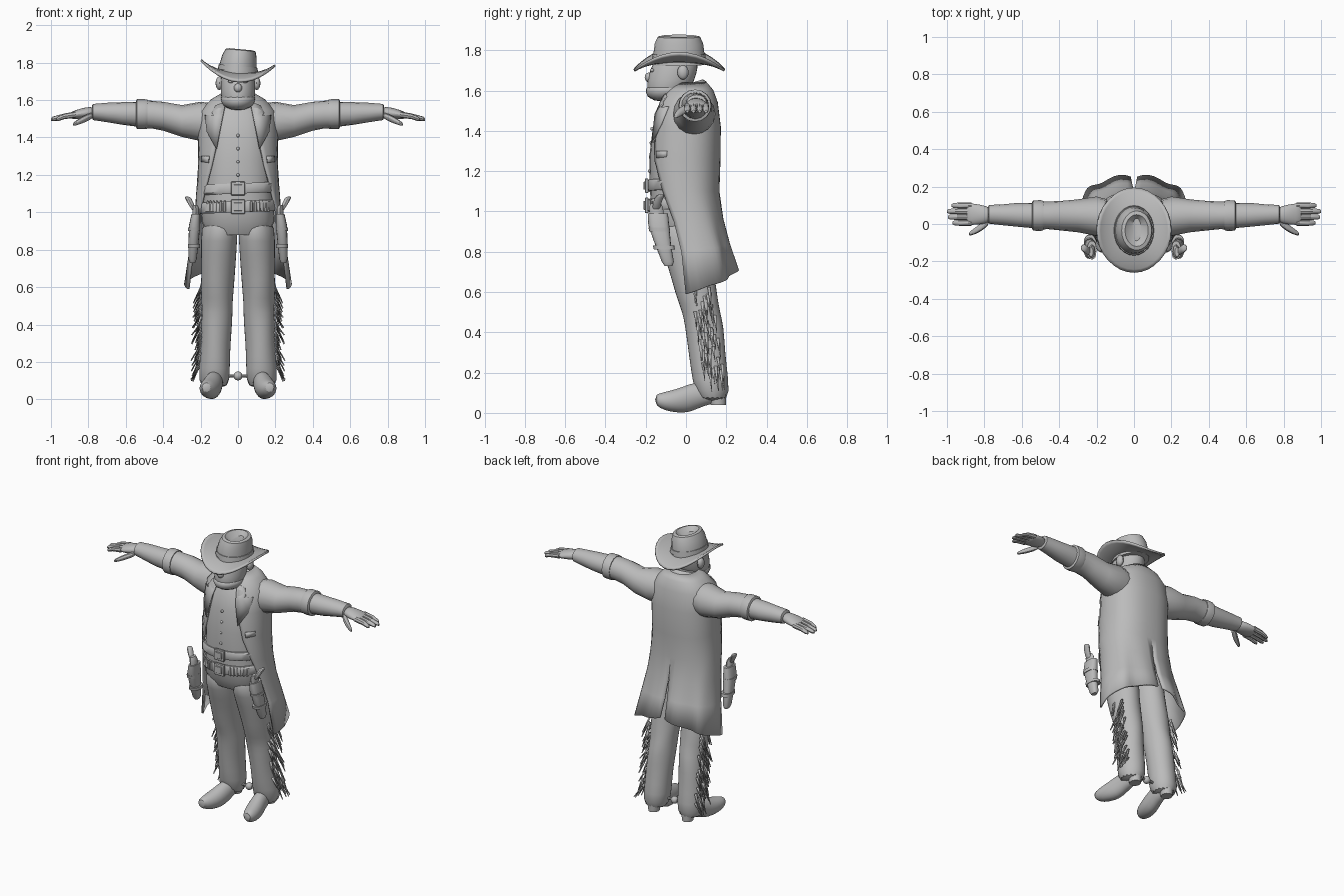
import bpy, bmesh, math, random
from mathutils import Vector, Matrix

random.seed(4)
old = bpy.data.objects.get("Cube")
if old:
    bpy.data.objects.remove(old, do_unlink=True)

GREY = (0.5, 0.5, 0.5, 1)
grey = bpy.data.materials.new("plain grey")
grey.use_nodes = True
grey.diffuse_color = GREY
grey.node_tree.nodes["Principled BSDF"].inputs["Base Color"].default_value = GREY


def finish(name, bm, mirror=False, subdivide=0, thickness=0, angle=40):
    """Turn a bmesh into a shaded object, with optional modifiers."""
    bmesh.ops.recalc_face_normals(bm, faces=bm.faces)
    mesh = bpy.data.meshes.new(name)
    bm.to_mesh(mesh)
    bm.free()
    mesh.materials.append(grey)
    obj = bpy.data.objects.new(name, mesh)
    bpy.context.collection.objects.link(obj)
    bpy.ops.object.select_all(action='DESELECT')
    obj.select_set(True)
    bpy.context.view_layer.objects.active = obj
    bpy.ops.object.shade_smooth_by_angle(angle=math.radians(angle))
    if mirror:
        obj.modifiers.new("mirror", 'MIRROR')
    if thickness:
        solid = obj.modifiers.new("thickness", 'SOLIDIFY')
        solid.thickness, solid.offset = thickness, 0
    if subdivide:
        sub = obj.modifiers.new("smooth", 'SUBSURF')
        sub.levels = sub.render_levels = subdivide
    return obj


def power(c, p):
    return math.copysign(abs(c) ** p, c)


def bridge(bm, rows, closed):
    for r0, r1 in zip(rows, rows[1:]):
        n = len(r0)
        for j in range(n if closed else n - 1):
            k = (j + 1) % n
            bm.faces.new((r0[j], r0[k], r1[k], r1[j]))


def loft(name, rings, axis='z', sides=16, p=1, wrinkle=0, slope=(0, 0), **options):
    """Rings of (place on axis, centre u, centre v, half size u, half size v)."""
    bm = bmesh.new()
    rows = []
    for i, (t, u, v, a, b) in enumerate(rings):
        row = []
        for j in range(sides):
            ang = math.tau * j / sides
            grow = 1 + wrinkle * math.sin(2 * i + 3 * ang)
            q = u + a * grow * power(math.cos(ang), p)
            r = v + b * grow * power(math.sin(ang), p)
            s = t + slope[0] * q + slope[1] * r
            row.append(bm.verts.new({'z': (q, r, s), 'x': (s, q, r), 'y': (q, s, r)}[axis]))
        rows.append(row)
    bridge(bm, rows, True)
    bm.faces.new(rows[0])
    bm.faces.new(rows[-1])
    return finish(name, bm, **options)


def ball(name, place, size, mirror=False):
    bm = bmesh.new()
    bmesh.ops.create_uvsphere(bm, u_segments=12, v_segments=8, radius=1,
                              matrix=Matrix.LocRotScale(Vector(place), None, Vector(size)))
    return finish(name, bm, mirror)


def box(name, place, size, mirror=False):
    bm = bmesh.new()
    bmesh.ops.create_cube(bm, size=1, matrix=Matrix.LocRotScale(Vector(place), None, Vector(size)))
    bmesh.ops.bevel(bm, geom=bm.edges[:], offset=min(size) * 0.2, segments=1, affect='EDGES')
    return finish(name, bm, mirror)


# Head with covered lower face, ears, nose and eyes
loft("head", [(1.545, 0, -.11, .04, .05), (1.57, 0, -.1, .078, .088), (1.62, 0, -.083, .095, .115),
              (1.68, 0, -.067, .095, .122), (1.74, 0, -.05, .092, .115), (1.8, 0, -.04, .07, .08)], subdivide=1)
loft("face_scarf", [(1.55, 0, -.11, .07, .075), (1.59, 0, -.095, .093, .11), (1.635, 0, -.083, .1, .12)],
     wrinkle=.012, subdivide=1)
loft("neck", [(1.48, 0, .0, .08, .08), (1.62, 0, -.02, .075, .075)])
loft("neckerchief", [(1.46, 0, -.05, .07, .09), (1.52, 0, -.035, .095, .1), (1.57, 0, -.03, .09, .095)],
     wrinkle=.03, subdivide=1)
ball("nose", (0, -.185, 1.665), (.022, .02, .024))
ball("ear", (.1, -.015, 1.69), (.02, .028, .036), True)
ball("eye", (.037, -.168, 1.7), (.016, .012, .009), True)

# Hat: curled brim, pinched crown and band
bm = bmesh.new()
rows = []
for r in (.4, .6, .8, .92, 1):
    row = []
    for j in range(32):
        s, c = math.sin(math.tau * j / 32), math.cos(math.tau * j / 32)
        x = .198 * r * s
        z = 1.745 + r ** 3 * (.055 * s * s - .045 * c * c) - .07 * x
        row.append(bm.verts.new((x, -.033 - .225 * r * c, z)))
    rows.append(row)
bridge(bm, rows, True)
finish("hat_brim", bm, thickness=.012, angle=60)
loft("hat_crown", [(1.73, 0, -.035, .104, .13), (1.78, 0, -.035, .1, .127), (1.835, .008, -.035, .092, .12),
                   (1.868, .014, -.035, .08, .105), (1.873, .014, -.035, .062, .085),
                   (1.845, .014, -.03, .025, .06)], sides=24, slope=(-.09, 0))
loft("hat_band", [(1.755, 0, -.035, .108, .134), (1.782, 0, -.035, .104, .131)], sides=24, slope=(-.09, 0))

# Shirt, placket, buttons and hips
loft("shirt", [(1.6, 0, .01, .09, .09), (1.53, 0, 0, .16, .135), (1.42, 0, -.01, .18, .155),
               (1.28, 0, -.015, .185, .165), (1.14, 0, -.02, .185, .16), (1, 0, -.02, .19, .155)],
     sides=24, p=.85, wrinkle=.008)
loft("hips", [(1.04, 0, -.02, .192, .158), (.95, 0, -.02, .195, .15), (.88, 0, -.01, .16, .12)], sides=24, p=.85)
for i in range(4):
    ball("shirt_button", (0, -.168 - .004 * i, 1.41 - .07 * i), (.009, .009, .009))

# Belts, buckles and cartridges
for name, z, tall in (("waist_belt", 1.1, .055), ("gun_belt", 1.0, .06)):
    loft(name, [(z, 0, -.022, .2, .164), (z + .01, 0, -.022, .206, .17),
                (z + tall - .01, 0, -.022, .206, .17), (z + tall, 0, -.022, .2, .164)],
         sides=28, p=.85, wrinkle=.008, slope=(.04, 0))
    box(name + "_buckle", (0, -.195, z + tall / 2), (.075, .018, tall + .018))
    box(name + "_buckle_plate", (0, -.205, z + tall / 2), (.045, .01, tall - .015))
for i in range(6):
    ang = .35 + .11 * i
    x, y = .207 * math.sin(ang), -.022 - .176 * math.cos(ang)
    loft("cartridge", [(1.005, x, y, .008, .008), (1.05, x, y, .008, .008), (1.062, x, y, .003, .003)],
         sides=6, mirror=True)

# Long open coat: (height, half width, front, back, front opening, rear slit, hem lift)
coat = [(1.635, .08, -.06, .1, .055, 0, 0), (1.6, .14, -.09, .13, .07, 0, 0),
        (1.54, .195, -.135, .152, .085, 0, 0), (1.42, .208, -.165, .167, .1, 0, 0),
        (1.25, .208, -.185, .165, .14, 0, 0), (1.1, .218, -.17, .16, .18, 0, 0),
        (.95, .23, -.15, .18, .215, .003, .01), (.8, .253, -.12, .21, .24, .01, .04),
        (.59, .282, -.1, .25, .265, .018, .13)]
COLUMNS = 18
bm = bmesh.new()
rows = []
for z, w, f, b, gap, slit, lift in coat:
    start = math.asin((gap / w) ** (1 / .85))
    row = []
    for j in range(COLUMNS + 1):
        t = j / COLUMNS
        ang = start + (math.pi - start) * t
        x = w * power(math.sin(ang), .85)
        y = (f + b) / 2 - (b - f) / 2 * power(math.cos(ang), .85)
        fold = slit * .6 * math.sin(16 * t)
        row.append(bm.verts.new((max(x, slit) if j < COLUMNS else slit, y + fold, z + lift * t)))
    rows.append(row)
bridge(bm, rows, False)
finish("long_coat", bm, mirror=True, thickness=.012, angle=50)
loft("coat_collar", [(1.57, 0, .005, .125, .115), (1.615, 0, 0, .108, .1), (1.63, 0, 0, .09, .085)],
     sides=20, slope=(0, .3))


def coat_front(x, z):
    """Depth of the coat front at a point."""
    for hi, lo in zip(coat, coat[1:]):
        if z >= lo[0]:
            k = (hi[0] - z) / (hi[0] - lo[0])
            w, f, b = (h + (l - h) * k for h, l in zip(hi[1:4], lo[1:4]))
            c = max(0, 1 - min(1, x / w) ** (2 / .85)) ** .425
            return (f + b) / 2 - (b - f) / 2 * c


# Notched lapels and chest pocket flaps
for name, outline in (("lapel", [(.115, 1.34), (.088, 1.48), (.065, 1.59), (.12, 1.57), (.14, 1.53),
                                 (.128, 1.515), (.175, 1.52), (.165, 1.43)]),
                      ("pocket_flap", [(.155, 1.3), (.195, 1.3), (.195, 1.27), (.16, 1.265)])):
    bm = bmesh.new()
    bm.faces.new([bm.verts.new((x, coat_front(x, z) - .012, z)) for x, z in outline])
    bmesh.ops.triangulate(bm, faces=bm.faces[:])
    finish(name, bm, mirror=True, thickness=.01)

# Arms: coat sleeve, turned cuff, shirt sleeve, hand
loft("coat_sleeve", [(.1, .03, 1.48, .09, .1), (.2, .04, 1.485, .105, .105), (.3, .045, 1.487, .088, .085),
                     (.4, .045, 1.515, .078, .077), (.46, .045, 1.522, .074, .074), (.52, .045, 1.525, .074, .075)],
     axis='x', wrinkle=.02, mirror=True)
loft("coat_cuff", [(.485, .045, 1.525, .078, .078), (.5, .045, 1.525, .083, .08), (.54, .045, 1.525, .08, .08),
                   (.545, .045, 1.525, .07, .07)], axis='x', mirror=True)
loft("shirt_sleeve", [(.53, .045, 1.525, .068, .067), (.62, .048, 1.528, .064, .06), (.7, .05, 1.533, .056, .052),
                      (.775, .052, 1.537, .05, .043), (.78, .052, 1.537, .04, .035)],
     axis='x', wrinkle=.02, mirror=True)
loft("palm", [(.76, .05, 1.537, .04, .03), (.82, .05, 1.53, .054, .032), (.87, .053, 1.522, .06, .024),
              (.9, .053, 1.517, .055, .017)], axis='x', mirror=True, subdivide=1)
for i in range(4):
    y = .006 + .031 * i
    tip = (.97, .995, 1, .975)[i]
    loft("finger", [(.87, y, 1.522, .016, .017), (.93, y, 1.513, .016, .015),
                    (tip - .01, y, 1.5, .013, .012), (tip, y, 1.496, .007, .007)],
         axis='x', sides=8, mirror=True)
loft("thumb", [(.77, .02, 1.522, .025, .02), (.82, -.02, 1.5, .024, .022), (.86, -.043, 1.48, .018, .016),
               (.885, -.055, 1.468, .009, .009)], axis='x', sides=8, mirror=True, subdivide=1)

# Legs in loose chaps, boots and heels
loft("trouser_leg", [(.98, .095, -.02, .098, .145), (.85, .1, -.008, .1, .13), (.7, .106, .028, .092, .112),
                     (.58, .112, .055, .09, .105), (.5, .11, .075, .083, .095), (.43, .113, .09, .085, .098),
                     (.3, .12, .105, .08, .092), (.16, .125, .122, .084, .092), (.05, .128, .135, .085, .08)],
     wrinkle=.03, mirror=True, subdivide=1)
loft("boot", [(.18, .12, .1, .036, .045), (.08, .125, .095, .047, .062), (.02, .135, .073, .052, .073),
              (-.04, .147, .06, .057, .061), (-.11, .162, .057, .048, .046), (-.155, .172, .066, .022, .026)],
     axis='y', mirror=True, subdivide=1)
loft("boot_heel", [(.04, .125, .16, .034, .038), (.09, .125, .155, .04, .045)], mirror=True)

# Spurs between the heels
loft("spur_bar", [(0, .12, .125, .009, .009), (.07, .12, .125, .009, .009)], axis='x', sides=8, mirror=True)
ball("spur_wheel", (0, .12, .125), (.024, .024, .024))

# Fringe down the outer seam of each leg
bm = bmesh.new()
for i in range(54):
    k = i / 53
    y, z = .065 + .07 * k + random.uniform(-.045, .055), .64 - .46 * k
    x = .19 + .008 * k
    out, drop = random.uniform(.02, .055), random.uniform(.07, .12)
    bm.faces.new([bm.verts.new(v) for v in ((x, y - .008, z), (x, y + .008, z), (x + out, y + .01, z - drop))])
finish("leg_fringe", bm, mirror=True, thickness=.007)

# Holsters with pistols
loft("holster", [(.99, .225, -.14, .024, .05), (.93, .232, -.135, .03, .052), (.84, .238, -.115, .027, .04),
                 (.75, .243, -.09, .022, .03), (.73, .243, -.087, .014, .02)], p=.8, mirror=True)
for z, y in ((.9, -.13), (.81, -.107)):
    loft("holster_strap", [(z, .235, y, .033, .052), (z + .02, .235, y - .004, .033, .053)], p=.8, mirror=True)
loft("pistol_frame", [(.96, .225, -.14, .018, .035), (1.02, .225, -.15, .018, .035), (1.04, .23, -.15, .012, .025)],
     sides=8, mirror=True)
loft("pistol_grip", [(1.0, .225, -.15, .014, .022), (1.04, .25, -.145, .016, .022), (1.075, .265, -.13, .02, .025),
                     (1.085, .275, -.125, .014, .018)], sides=8, mirror=True, subdivide=1)
